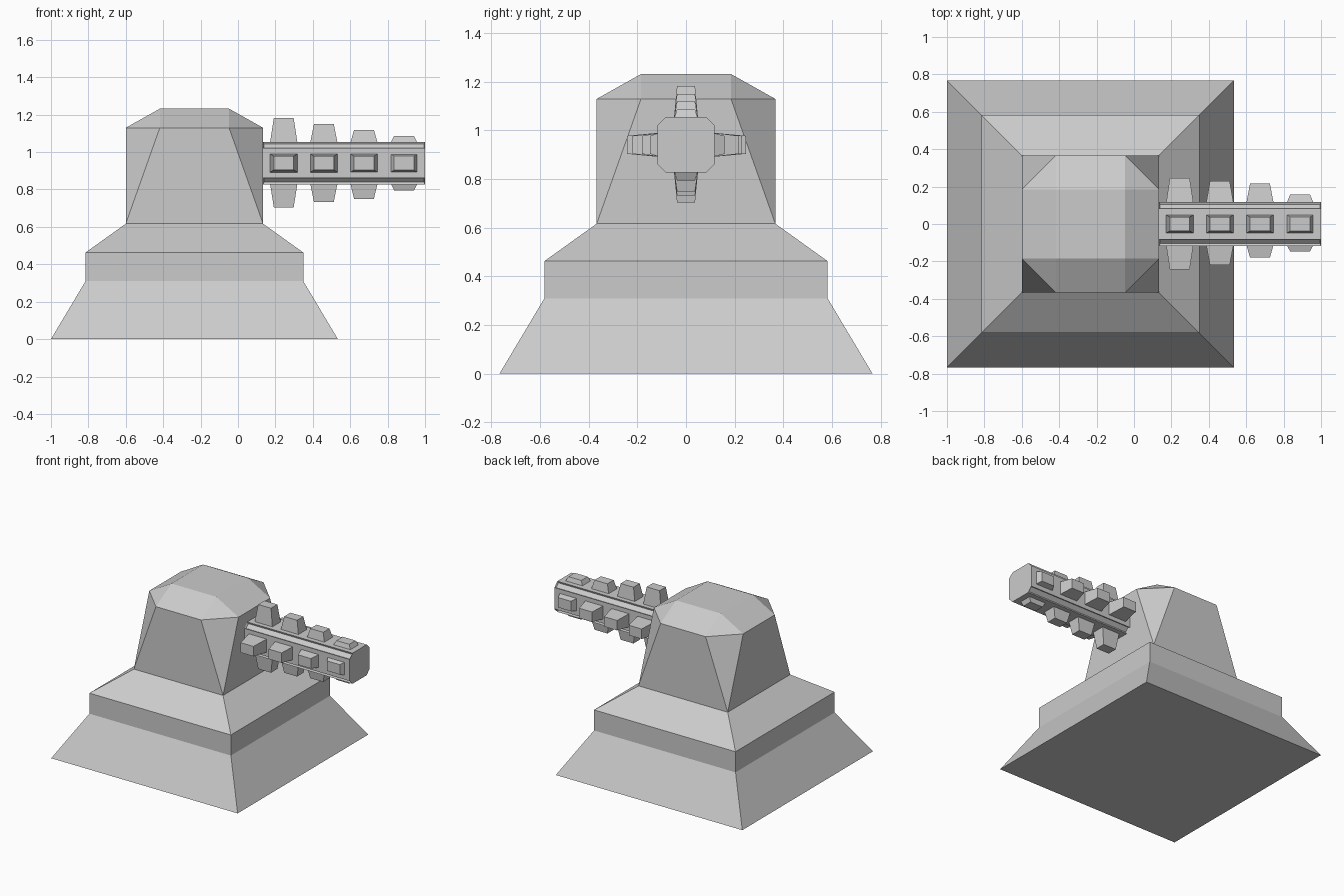
import bpy, bmesh
from mathutils import Vector, Matrix

if "Cube" in bpy.data.objects:
    bpy.data.objects.remove(bpy.data.objects["Cube"])

CX = -0.233           # centre of the body
AX = 0.941            # height of the barrel axis
X0, X1 = 0.134, 1.0   # barrel ends


def finish(bm, name):
    bmesh.ops.recalc_face_normals(bm, faces=bm.faces)
    me = bpy.data.meshes.new(name)
    bm.to_mesh(me)
    bm.free()
    ob = bpy.data.objects.new(name, me)
    bpy.context.collection.objects.link(ob)
    return ob


def square(h):
    return [(-h, -h), (h, -h), (h, h), (-h, h)]


def octagon(h, w, c):
    # rectangle of half sizes h, w with corners cut by c, counter-clockwise
    return [(-h + c, -w), (h - c, -w), (h, -w + c), (h, w - c),
            (h - c, w), (-h + c, w), (-h, w - c), (-h, -w + c)]


# Stepped square pedestal flowing into an eight-sided head
bm = bmesh.new()
rings = []
for h, z in ((0.767, 0), (0.582, 0.31), (0.582, 0.463), (0.367, 0.617)):
    rings.append([bm.verts.new((CX + x, y, z)) for x, y in square(h)])
bm.faces.new(rings[0])
for a, b in zip(rings, rings[1:]):
    for i in range(4):
        j = (i + 1) % 4
        bm.faces.new((a[i], a[j], b[j], b[i]))
low = rings[-1]
mid = [bm.verts.new((CX + x, y, 1.13)) for x, y in octagon(0.367, 0.367, 0.182)]
top = [bm.verts.new((CX + x, y, 1.232)) for x, y in square(0.185)]
for i in range(4):
    j = (i + 1) % 4
    m0, m1, m2 = mid[2 * i], mid[2 * i + 1], mid[(2 * i + 2) % 8]
    bm.faces.new((low[i], low[j], m1, m0))   # wall
    bm.faces.new((low[j], m2, m1))           # corner facet
    bm.faces.new((m0, m1, top[j], top[i]))   # sloped roof
    bm.faces.new((m1, m2, top[j]))           # roof corner
bm.faces.new(top)
finish(bm, "turret_body")

# Barrel with cut corners and a groove sunk in each cut
bm = bmesh.new()
section = octagon(0.117, 0.114, 0.034)
a, b = [[bm.verts.new((x, y, AX + z)) for y, z in section] for x in (X0, X1)]
bm.faces.new(a)
bm.faces.new(b)
sides = []
for i in range(8):
    j = (i + 1) % 8
    sides.append(bm.faces.new((a[i], a[j], b[j], b[i])))
bmesh.ops.recalc_face_normals(bm, faces=bm.faces)
bmesh.ops.inset_individual(bm, faces=sides[1::2], thickness=0.008, depth=-0.012)
finish(bm, "barrel")

# Tapered studs in four rows, getting shorter toward the muzzle
reach = {
    "top": (Vector((0, 0, 1)), 0.114, (0.242, 0.210, 0.178, 0.146)),
    "bottom": (Vector((0, 0, -1)), 0.114, (0.237, 0.208, 0.191, 0.146)),
    "back": (Vector((0, 1, 0)), 0.117, (0.247, 0.230, 0.216, 0.158)),
    "front": (Vector((0, -1, 0)), 0.117, (0.243, 0.219, 0.180, 0.147)),
}
for row, (out, base, tips) in reach.items():
    across = out.cross(Vector((1, 0, 0)))
    bm = bmesh.new()
    for k, tip in enumerate(tips):
        centre = Vector((0.2445 + 0.2145 * k, 0, AX))
        r = []
        for d, hx, hw in ((base - 0.01, 0.074, 0.05), (tip, 0.053, 0.037)):
            r.append([bm.verts.new(centre + out * d + Vector((sx * hx, 0, 0)) + across * (sw * hw))
                      for sx, sw in square(1)])
        bm.faces.new(r[0])
        bm.faces.new(r[1])
        for i in range(4):
            j = (i + 1) % 4
            bm.faces.new((r[0][i], r[0][j], r[1][j], r[1][i]))
    finish(bm, "barrel_studs_" + row)
